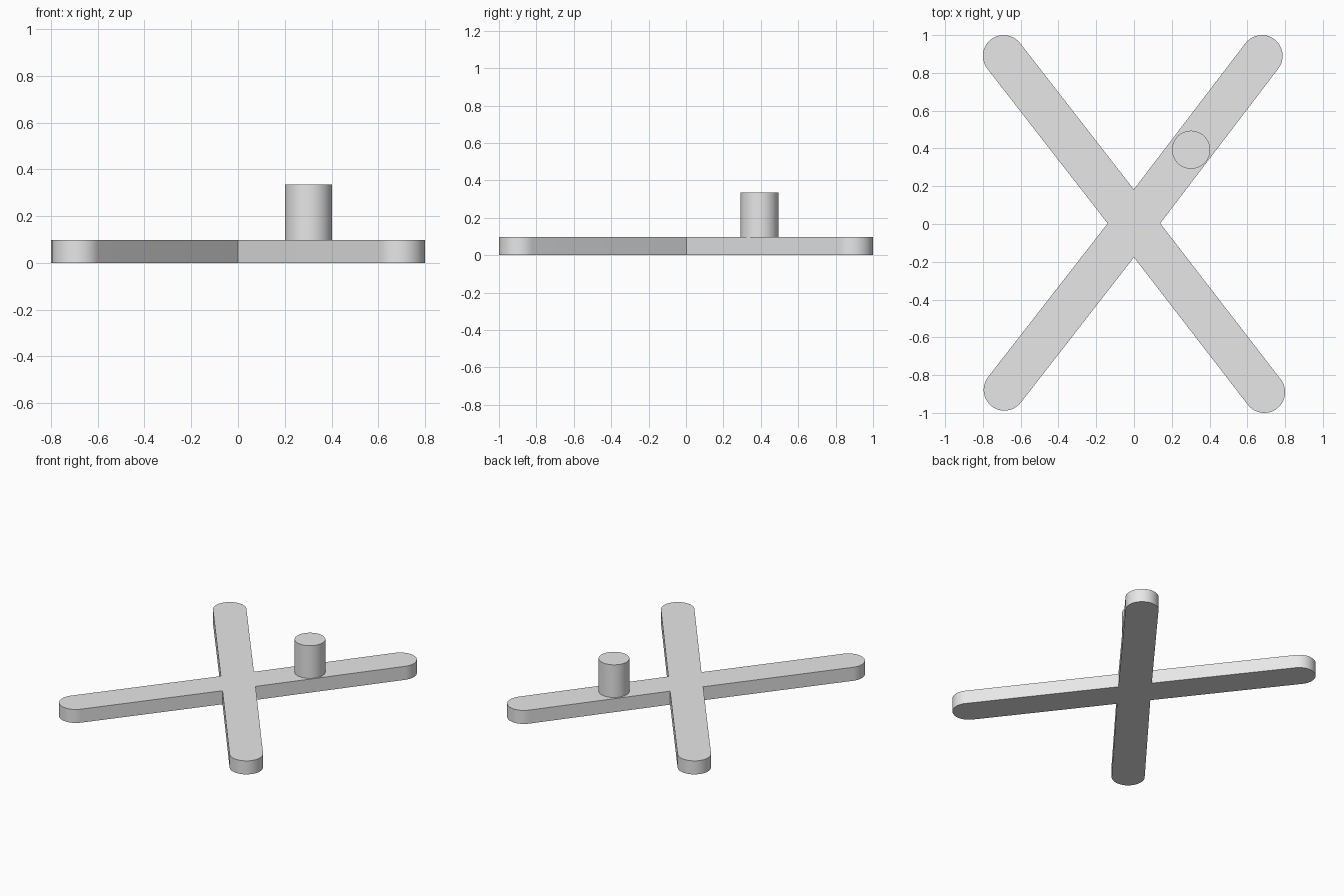
import bpy, bmesh, math
from mathutils import Vector

cube = bpy.data.objects.get("Cube")
if cube:
    bpy.data.objects.remove(cube, do_unlink=True)

THICK = 0.098
R = 0.11

grey = bpy.data.materials.new("light_grey")
grey.use_nodes = True
grey.diffuse_color = (0.8, 0.8, 0.8, 1)
grey.node_tree.nodes["Principled BSDF"].inputs["Base Color"].default_value = (0.8, 0.8, 0.8, 1)


def extrude_outline(name, points, z0, z1):
    """Make a smooth-sided prism from a flat outline."""
    bm = bmesh.new()
    face = bm.faces.new([bm.verts.new((p.x, p.y, z0)) for p in points])
    top = bmesh.ops.extrude_face_region(bm, geom=[face], use_keep_orig=True)["geom"]
    verts = [v for v in top if isinstance(v, bmesh.types.BMVert)]
    bmesh.ops.translate(bm, verts=verts, vec=(0, 0, z1 - z0))
    bmesh.ops.recalc_face_normals(bm, faces=bm.faces)
    mesh = bpy.data.meshes.new(name)
    bm.to_mesh(mesh)
    bm.free()
    mesh.materials.append(grey)
    obj = bpy.data.objects.new(name, mesh)
    bpy.context.collection.objects.link(obj)
    bpy.ops.object.select_all(action='DESELECT')
    obj.select_set(True)
    bpy.context.view_layer.objects.active = obj
    bpy.ops.object.shade_smooth_by_angle(angle=math.radians(30))
    return obj


def arc(center, radius, start, sweep, steps):
    return [center + radius * Vector((math.cos(start + sweep * i / steps),
                                      math.sin(start + sweep * i / steps)))
            for i in range(steps + 1)]


# Crossed bars with rounded ends: four arms in turn, with a notch after each
hub = Vector((0, 0.003))
tips = [Vector(t) for t in ((0.677, 0.89), (-0.69, 0.89), (-0.686, -0.878), (0.69, -0.89))]
angles = [math.atan2(*(t - hub).yx) for t in tips]
outline = []
for i, tip in enumerate(tips):
    outline += arc(tip, R, angles[i] - math.pi / 2, math.pi, 24)
    half = ((angles[(i + 1) % 4] - angles[i]) % math.tau) / 2
    mid = angles[i] + half
    outline.append(hub + R / math.sin(half) * Vector((math.cos(mid), math.sin(mid))))
extrude_outline("crossed_bars", outline, 0, THICK)

# Upright peg on one arm
peg = arc(Vector((0.302, 0.393)), 0.101, 0, math.tau, 48)[:-1]
extrude_outline("peg", peg, THICK - 0.01, 0.335)
